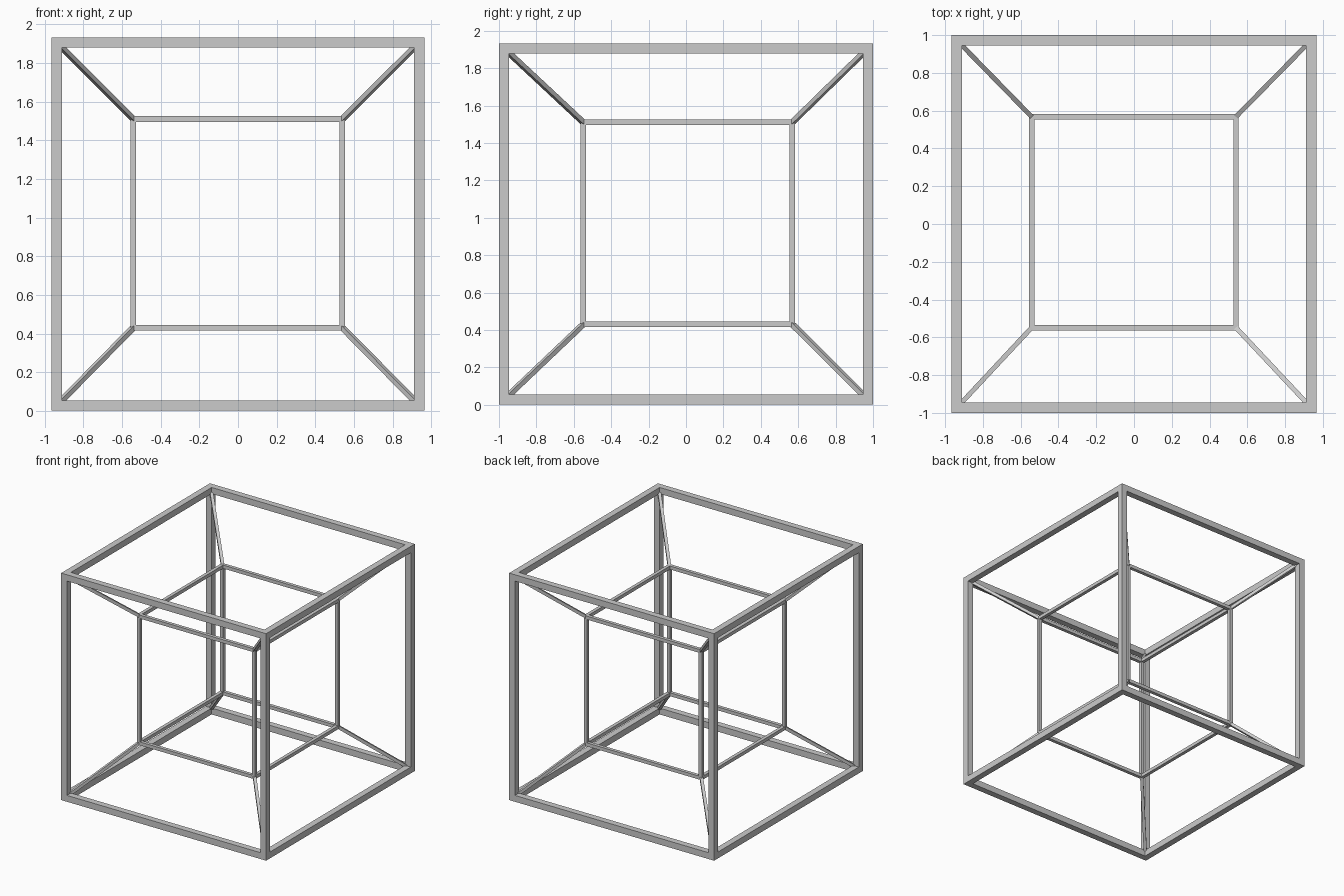
import bpy, bmesh
from mathutils import Vector, Matrix

if "Cube" in bpy.data.objects:
    bpy.data.objects.remove(bpy.data.objects["Cube"])

def bar(name, a, b, w, extend=0.0):
    """Square bar of width w between points a and b."""
    a, b = Vector(a), Vector(b)
    d = b - a
    t = d.normalized()
    ref = Vector((0, 0, 1)) if abs(t.z) < 0.9 else Vector((0, 1, 0))
    s = ref.cross(t).normalized()
    u = t.cross(s)
    rot = Matrix((s, u, t)).transposed().to_4x4()
    size = Matrix.Diagonal((w, w, d.length + 2 * extend, 1))
    bm = bmesh.new()
    bmesh.ops.create_cube(bm, size=1, matrix=Matrix.Translation((a + b) / 2) @ rot @ size)
    me = bpy.data.meshes.new(name)
    bm.to_mesh(me)
    bm.free()
    ob = bpy.data.objects.new(name, me)
    bpy.context.collection.objects.link(ob)

def frame(name, xs, ys, zs, w):
    """Twelve edge bars of a box whose bar centre lines sit at xs, ys, zs."""
    for y in ys:
        for z in zs:
            bar(name + "_width_bar", (xs[0], y, z), (xs[1], y, z), w, w / 2)
    for x in xs:
        for z in zs:
            bar(name + "_depth_bar", (x, ys[0], z), (x, ys[1], z), w, w / 2)
        for y in ys:
            bar(name + "_upright", (x, y, zs[0]), (x, y, zs[1]), w, w / 2)

# Outer and inner cube frames
outer = ((-0.938, 0.938), (-0.973, 0.973), (0.028, 1.906))
inner = ((-0.542, 0.540), (-0.549, 0.568), (0.431, 1.510))
frame("outer_frame", *outer, 0.054)
frame("inner_frame", *inner, 0.029)

# Diagonal struts joining matching corners
for i in (0, 1):
    for j in (0, 1):
        for k in (0, 1):
            bar("corner_strut", (inner[0][i], inner[1][j], inner[2][k]),
                (outer[0][i], outer[1][j], outer[2][k]), 0.025)
